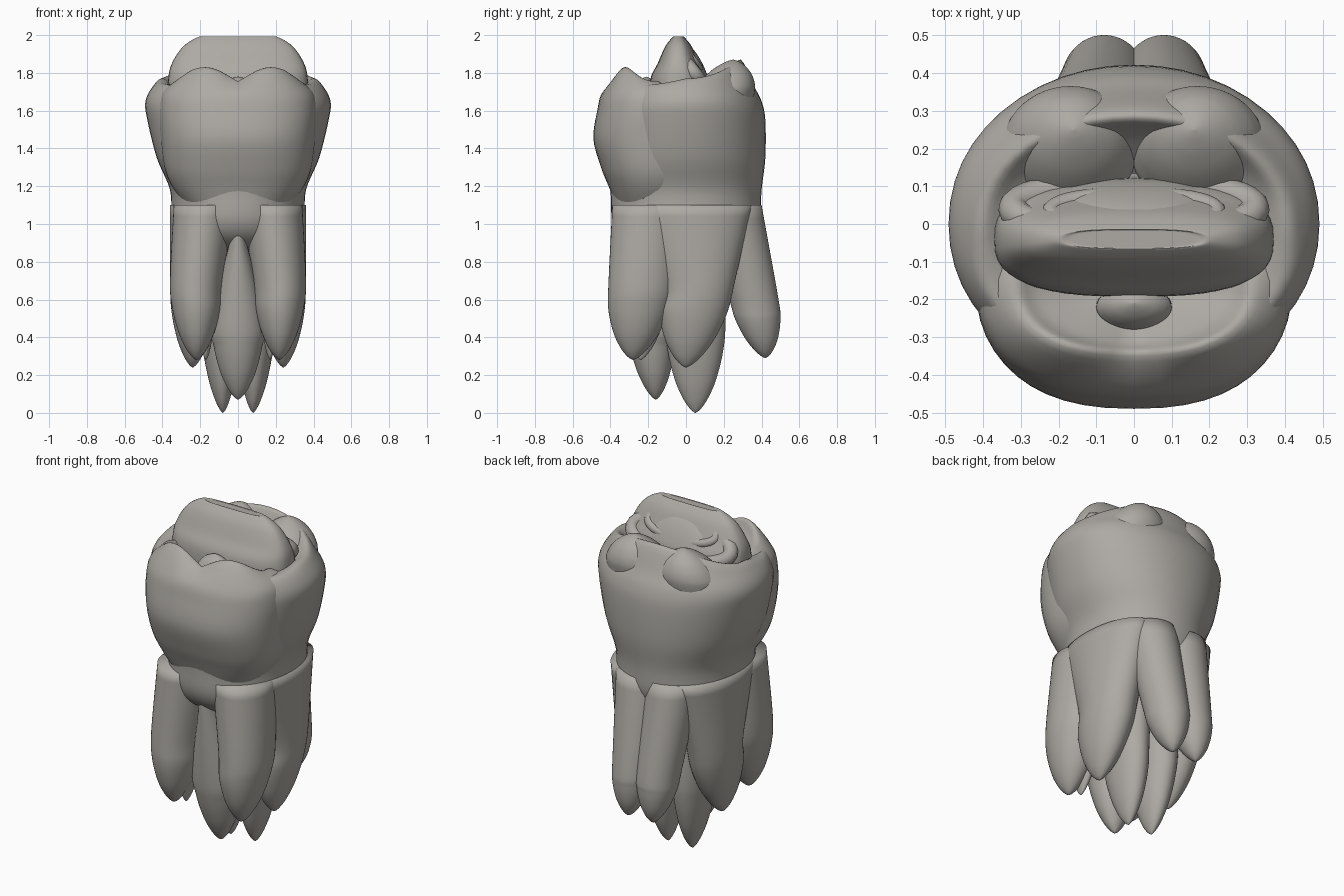
import bpy, bmesh, math
from mathutils import Vector

cube = bpy.data.objects.get("Cube")
if cube:
    bpy.data.objects.remove(cube, do_unlink=True)

# Single stone-grey material
grey = bpy.data.materials.new("warm_grey")
grey.use_nodes = True
colour = (0.42, 0.4, 0.37, 1)
grey.diffuse_color = colour
grey.node_tree.nodes["Principled BSDF"].inputs["Base Color"].default_value = colour


def spline(rows, steps=5):
    """Smooth list of rows passing through every given row."""
    rows = [Vector(row) for row in rows]
    padded = [rows[0], *rows, rows[-1]]
    smooth = []
    for before, start, end, after in zip(padded, padded[1:], padded[2:], padded[3:]):
        leave, arrive = (end - before) / 2, (after - start) / 2
        for k in range(steps):
            t = k / steps
            ease = t * t * (3 - 2 * t)
            smooth.append(start.lerp(end, ease)
                          + leave * t * (1 - t) ** 2 - arrive * t * t * (1 - t))
    return smooth + [rows[-1]]


def loft(name, rows, power=2, lift=None, mirror=1, segments=48):
    """Skin of ovals; each row is x, y, z, x radius, y radius, lift weight."""
    bm = bmesh.new()
    rings = []
    for x, y, z, radius_x, radius_y, weight in spline(rows):
        ring = []
        for i in range(segments):
            angle = math.tau * i / segments
            c, s = math.cos(angle), math.sin(angle)
            dx = radius_x * math.copysign(abs(c) ** (2 / power), c)
            dy = radius_y * math.copysign(abs(s) ** (2 / power), s)
            dz = weight * lift(c, s) if lift else 0
            ring.append(bm.verts.new((mirror * (x + dx), y + dy, z + dz)))
        rings.append(ring)
    for low, high in zip(rings, rings[1:]):
        for i in range(segments):
            bm.faces.new((low[i - 1], low[i], high[i], high[i - 1]))
    bm.faces.new(rings[0])
    bm.faces.new(rings[-1])
    bmesh.ops.recalc_face_normals(bm, faces=bm.faces)
    mesh = bpy.data.meshes.new(name)
    bm.to_mesh(mesh)
    bm.free()
    mesh.materials.append(grey)
    mesh.shade_smooth()
    obj = bpy.data.objects.new(name, mesh)
    bpy.context.collection.objects.link(obj)


def shell(name, y, outline, depth, power, lift=None):
    """Upright form from (z, x radius, y radius) levels, hollowed from its rim."""
    rows = [(0, y, *level, 0) for level in outline]
    z, radius_x, radius_y = outline[-1]
    rows[-1] = (0, y, z, radius_x, radius_y, 1)
    for scale in (0.8, 0.4, 0.02):
        sink = depth * (1 - scale ** 2)
        rows.append((0, y, z - sink, radius_x * scale, radius_y * scale, scale ** 2))
    loft(name, rows, power, lift)


def lobe(name, base, base_size, belly, belly_size, tip, power=2, mirror=1):
    """Petal that swells from base to belly and rounds off at the tip."""
    rows = [(*base, *base_size, 0)]
    belly, tip, size = Vector(belly), Vector(tip), Vector(belly_size)
    for t in (0, 0.35, 0.65, 0.85, 0.96, 1):
        taper = max(1 - t * t, 0.001) ** 0.7
        rows.append((*belly.lerp(tip, t), *(size * taper), 0))
    loft(name, rows, power, mirror=mirror)


def lobe_pair(name, *shape):
    for label, mirror in (("left_", 1), ("right_", -1)):
        lobe(label + name, *shape, mirror=mirror)


def fold_pair(name, centre, width, height, thickness):
    """Mirrored soft rolls, each a half oval leaning back."""
    x, y, z = centre
    for label, mirror in (("left_", 1), ("right_", -1)):
        curve = bpy.data.curves.new(label + name, "CURVE")
        curve.dimensions = "3D"
        curve.bevel_depth = thickness
        curve.use_fill_caps = True
        path = curve.splines.new("POLY")
        count = 16
        path.points.add(count)
        for i, point in enumerate(path.points):
            angle = math.pi * (i / count - 0.5)
            rise = height * math.sin(angle)
            point.co = (mirror * (x + width * math.cos(angle)), y - 0.8 * rise, z + rise, 1)
        path.use_smooth = True
        curve.materials.append(grey)
        bpy.context.collection.objects.link(bpy.data.objects.new(label + name, curve))


def back_rim(c, s):
    return 0.1 * s * s if s > 0 else 0.07 * s


def front_rim(c, s):
    return 0.05 - 0.3 * (abs(c) - 0.5) ** 2 - 0.13 * max(s, 0)


# Neck and crown with a hollow top, rising at the back
shell("crown_body", 0, [
    (0.84, 0.18, 0.2), (0.92, 0.31, 0.33), (1.02, 0.35, 0.39), (1.18, 0.36, 0.4),
    (1.35, 0.43, 0.42), (1.55, 0.48, 0.42), (1.65, 0.49, 0.4), (1.73, 0.45, 0.36),
    (1.77, 0.4, 0.29)], 0.12, 2.1, back_rim)

# Front lobe with two rim peaks and a middle dip
shell("front_lobe", -0.15, [
    (1.1, 0.28, 0.22), (1.2, 0.35, 0.26), (1.3, 0.39, 0.3), (1.45, 0.41, 0.34),
    (1.6, 0.42, 0.32), (1.7, 0.4, 0.29), (1.78, 0.32, 0.2)], 0.12, 2.4, front_rim)

# Raised crest across the middle, with rolled folds behind it
shell("crest", -0.04, [
    (1.6, 0.37, 0.15), (1.76, 0.37, 0.15), (1.85, 0.35, 0.11), (1.94, 0.29, 0.07),
    (1.99, 0.21, 0.03)], 0, 2.7)
lobe("crest_back_panel", (0, 0.02, 1.6), (0.26, 0.1), (0, 0.02, 1.75), (0.24, 0.1),
     (0, -0.02, 1.97), 2.6)
fold_pair("inner_crest_fold", (0.07, 0.03, 1.87), 0.15, 0.05, 0.025)
fold_pair("outer_crest_fold", (0.1, 0.04, 1.8), 0.22, 0.07, 0.04)

# Back cusps meeting in a cleft, and a low bump in the front hollow
lobe_pair("back_cusp", (0.17, 0.2, 1.5), (0.15, 0.12), (0.17, 0.2, 1.68), (0.18, 0.16),
          (0.16, 0.25, 1.87))
lobe("basin_bump", (0, -0.22, 1.6), (0.1, 0.06), (0, -0.22, 1.7), (0.1, 0.06),
     (0, -0.21, 1.78))

# Outer roots, with a slim inner one behind each front root
lobe_pair("front_root", (0.18, -0.2, 1.1), (0.16, 0.19), (0.22, -0.23, 0.7), (0.14, 0.18),
          (0.22, -0.28, 0.28))
lobe_pair("front_inner_root", (0.17, -0.17, 0.7), (0.03, 0.08), (0.17, -0.2, 0.5),
          (0.04, 0.08), (0.17, -0.24, 0.28))
lobe_pair("side_root", (0.2, 0.02, 1.1), (0.16, 0.33), (0.23, 0.06, 0.7), (0.13, 0.2),
          (0.24, 0, 0.24))
lobe_pair("back_root", (0.1, 0.25, 1.1), (0.15, 0.15), (0.08, 0.36, 0.6), (0.12, 0.13),
          (0.08, 0.42, 0.29))

# Long inner roots
lobe_pair("long_root", (0.09, 0.05, 1), (0.12, 0.16), (0.1, 0.05, 0.5), (0.1, 0.16),
          (0.08, 0.05, 0))
lobe("front_middle_root", (0, -0.3, 1), (0.02, 0.05), (0, -0.19, 0.5), (0.14, 0.13),
     (0, -0.16, 0.07))
